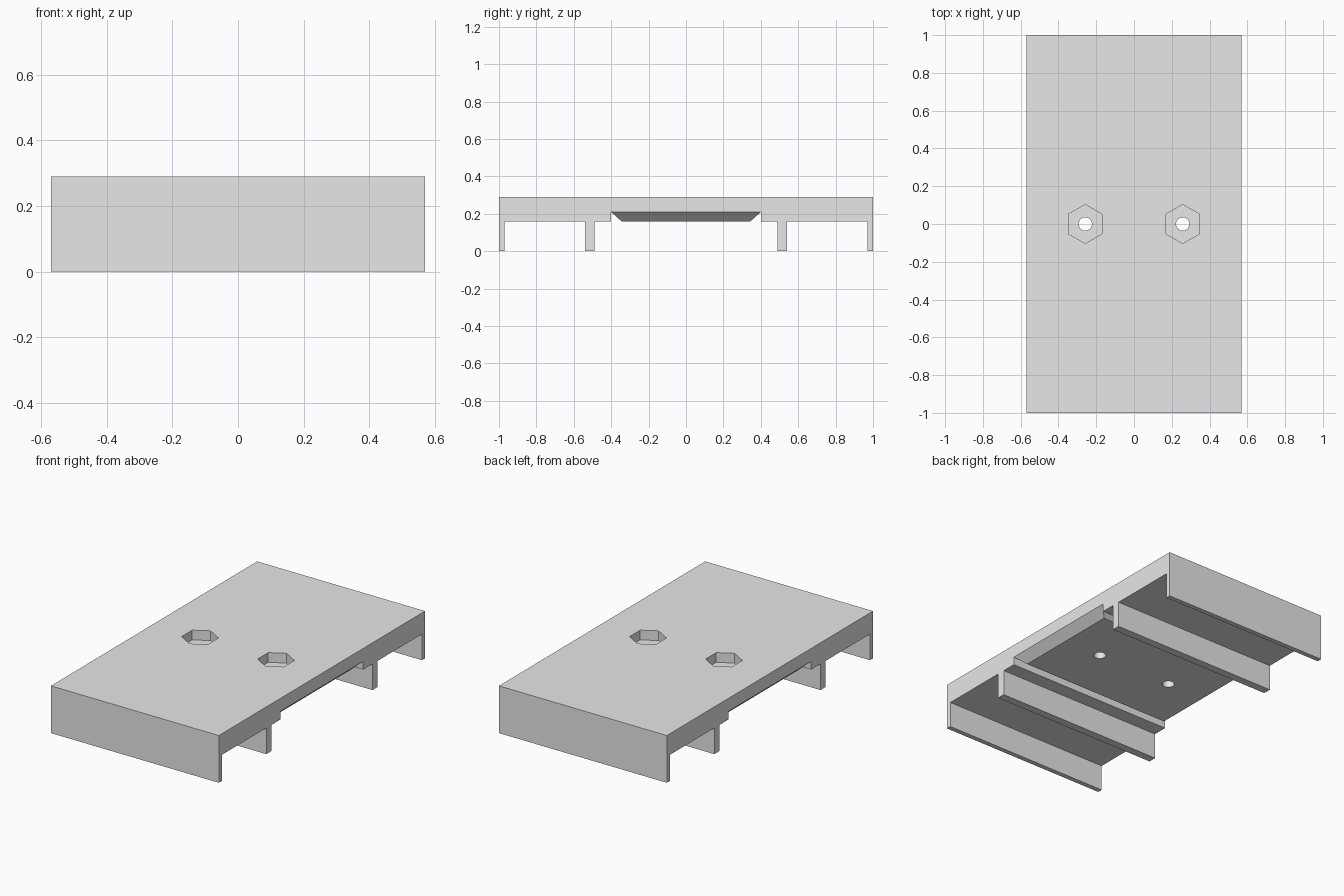
import bpy
import bmesh
from math import sin, cos, pi
from mathutils import Vector

if "Cube" in bpy.data.objects:
    bpy.data.objects.remove(bpy.data.objects["Cube"])

HALF_X = 0.57
TOP, UNDER, RECESS = 0.29, 0.16, 0.21
PAD_INSET = 0.055


def prism(name, points, direction):
    """Extrude a closed outline along a direction."""
    bm = bmesh.new()
    face = bm.faces.new([bm.verts.new(p) for p in points])
    ext = bmesh.ops.extrude_face_region(bm, geom=[face], use_keep_orig=True)
    moved = [v for v in ext["geom"] if isinstance(v, bmesh.types.BMVert)]
    bmesh.ops.translate(bm, verts=moved, vec=direction)
    bmesh.ops.recalc_face_normals(bm, faces=bm.faces)
    mesh = bpy.data.meshes.new(name)
    bm.to_mesh(mesh)
    bm.free()
    obj = bpy.data.objects.new(name, mesh)
    bpy.context.collection.objects.link(obj)
    return obj


def cutter(name, x, radius, sides, low, high):
    """Upright prism with a corner on the y axis."""
    angles = [2 * pi * i / sides for i in range(sides)]
    outline = [(x + radius * sin(a), radius * cos(a), low) for a in angles]
    return prism(name, outline, Vector((0, 0, high - low)))


# Plate with outer skirts, inner ribs and central recess
half = [(1, TOP), (1, 0), (0.97, 0), (0.97, UNDER), (0.54, UNDER), (0.54, 0),
        (0.49, 0), (0.49, UNDER), (0.4, UNDER), (0.4, RECESS)]
profile = half + [(-y, z) for y, z in reversed(half)]
body = prism("ribbed_mounting_plate",
             [(-HALF_X, y, z) for y, z in profile], Vector((2 * HALF_X, 0, 0)))

# Bevelled pad drawn down from the recess roof
bm = bmesh.new()
bm.from_mesh(body.data)
roof = next(f for f in bm.faces if f.normal.z < -0.9
            and abs(f.calc_center_median().z - RECESS) < 0.001)
pad = bmesh.ops.extrude_discrete_faces(bm, faces=[roof])["faces"][0]
for v in pad.verts:
    v.co.x -= PAD_INSET if v.co.x > 0 else -PAD_INSET
    v.co.y -= PAD_INSET if v.co.y > 0 else -PAD_INSET
    v.co.z = UNDER
bmesh.ops.recalc_face_normals(bm, faces=bm.faces)
bm.to_mesh(body.data)
bm.free()

# Hexagonal nut pockets and round bolt holes
cutters = []
for side, x in (("right", -0.258), ("left", 0.258)):
    cutters.append(cutter(side + "_nut_pocket", x, 0.103, 6, 0.23, 0.4))
    cutters.append(cutter(side + "_bolt_hole", x, 0.035, 32, 0.1, 0.26))
for tool in cutters:
    tool.hide_render = True
    mod = body.modifiers.new(tool.name, "BOOLEAN")
    mod.operation = "DIFFERENCE"
    mod.solver = "EXACT"
    mod.object = tool

bpy.context.view_layer.update()
graph = bpy.context.evaluated_depsgraph_get()
finished = bpy.data.meshes.new_from_object(body.evaluated_get(graph))
body.modifiers.clear()
body.data = finished
for tool in cutters:
    bpy.data.objects.remove(tool)

# Single plain grey finish
grey = bpy.data.materials.new("plain_grey")
grey.use_nodes = True
color = (0.8, 0.8, 0.8, 1)
grey.diffuse_color = color
grey.node_tree.nodes["Principled BSDF"].inputs["Base Color"].default_value = color
body.data.materials.clear()
body.data.materials.append(grey)
for poly in body.data.polygons:
    poly.use_smooth = False
    poly.material_index = 0
